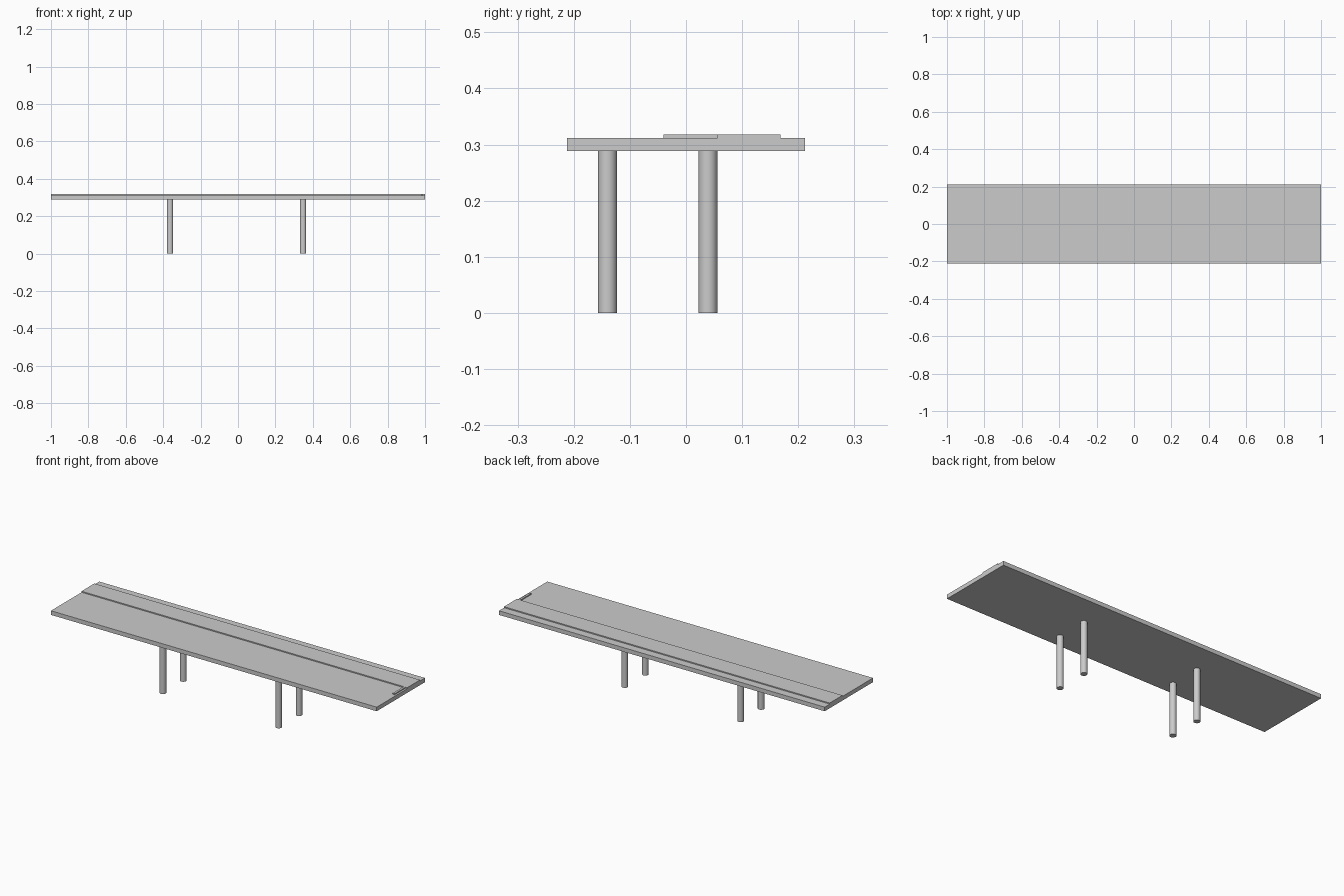
import bpy

if "Cube" in bpy.data.objects:
    bpy.data.objects.remove(bpy.data.objects["Cube"])

def box(name, x0, x1, y0, y1, z0, z1):
    bpy.ops.mesh.primitive_cube_add(size=1, location=((x0 + x1) / 2, (y0 + y1) / 2, (z0 + z1) / 2))
    ob = bpy.context.object
    ob.name = name
    ob.scale = (x1 - x0, y1 - y0, z1 - z0)
    bpy.ops.object.transform_apply(location=False, rotation=False, scale=True)
    return ob

SLAB_BOTTOM, SLAB_TOP, RAISED_TOP = 0.289, 0.312, 0.318

# Long flat deck
box("deck_slab", -1, 1, -0.212, 0.212, SLAB_BOTTOM, SLAB_TOP)

# Raised strip running the length, and the small lip at its right end
box("raised_strip", -1, 1, 0.056, 0.168, SLAB_TOP, RAISED_TOP)
box("end_lip", 0.978, 0.99, -0.04, 0.056, SLAB_TOP, RAISED_TOP)

# Four round legs
for side, x in (("left", -0.363), ("right", 0.348)):
    for row, y in (("front", -0.14), ("back", 0.039)):
        bpy.ops.mesh.primitive_cylinder_add(vertices=32, radius=0.0168, depth=SLAB_BOTTOM,
                                            location=(x, y, SLAB_BOTTOM / 2))
        bpy.context.object.name = f"{row}_{side}_leg"
        bpy.ops.object.shade_smooth_by_angle()
